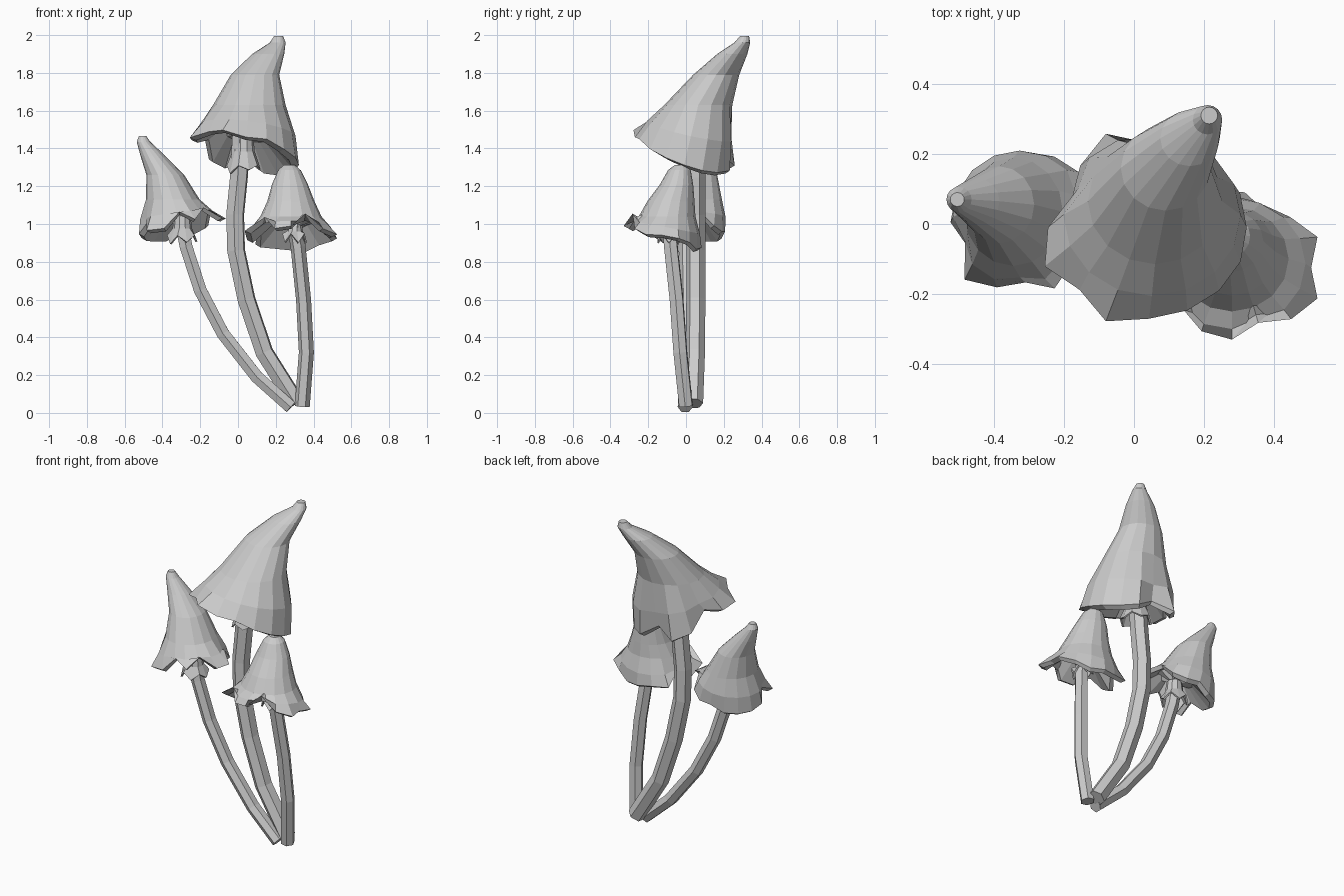
import bpy, math, random
from mathutils import Vector

if "Cube" in bpy.data.objects:
    bpy.data.objects.remove(bpy.data.objects["Cube"])

SIDES = 16
rng = random.Random(4)

grey = bpy.data.materials.new("plain_grey")
grey.use_nodes = True
grey.diffuse_color = (0.6, 0.6, 0.6, 1)
grey.node_tree.nodes["Principled BSDF"].inputs["Base Color"].default_value = (0.6, 0.6, 0.6, 1)


def ring(x, y, z, rx, ry=None, sides=SIDES):
    ry = ry or rx
    turn = math.tau / sides
    return [Vector((x + rx * math.cos(i * turn), y + ry * math.sin(i * turn), z)) for i in range(sides)]


def loft(name, rings, cap_start=True, cap_end=False):
    """Skin a list of equal rings, top to bottom."""
    n = len(rings[0])
    verts = [v for r in rings for v in r]
    faces = []
    for k in range(len(rings) - 1):
        for i in range(n):
            j = (i + 1) % n
            faces.append((k * n + i, (k + 1) * n + i, (k + 1) * n + j, k * n + j))
    if cap_start:
        faces.append(tuple(range(n)))
    if cap_end:
        faces.append(tuple(reversed(range(len(verts) - n, len(verts)))))
    mesh = bpy.data.meshes.new(name)
    mesh.from_pydata(verts, [], faces)
    mesh.materials.append(grey)
    obj = bpy.data.objects.new(name, mesh)
    bpy.context.collection.objects.link(obj)
    return obj


def cap(name, levels, rim, slope, notches, flaps, hub):
    """Leaning bell with a tilted, torn rim and a hollow underside."""
    rings = [ring(*level) for level in levels]
    cx, cy, cz, rx, ry = rim
    edge = ring(cx, cy, cz, rx, ry)
    shoulder = []
    for i, p in enumerate(edge):
        p.z += slope[0] * (p.x - cx) + slope[1] * (p.y - cy)
        # the shoulder keeps its full girth, only creasing at the tears
        q = rings[-1][i].lerp(p, 0.55)
        girth = 0.95 if i in notches else 1.06
        shoulder.append(Vector((cx + (q.x - cx) * girth, cy + (q.y - cy) * girth, q.z)))
        # tears pull in and up, flaps flare out
        scale, lift = rng.uniform(0.99, 1.05), rng.uniform(-0.02, 0.01)
        if i in notches:
            scale, lift = 0.86, 0.06
        elif i in flaps:
            scale = 1.16
        p.x = cx + (p.x - cx) * scale
        p.y = cy + (p.y - cy) * scale
        p.z += lift
    hub = Vector(hub)
    lip = [p.lerp(Vector((hub.x, hub.y, p.z)), 0.12) - Vector((0, 0, 0.015)) for p in edge]
    throat = [p.lerp(hub, 0.5) + Vector((0, 0, 0.05)) for p in lip]
    root = [p.lerp(hub, 0.85) for p in lip]
    return loft(name, rings + [shoulder, edge, lip, throat, root], True, True)


def stem(name, path, radius):
    """Faceted tube along a bent path."""
    curve = bpy.data.curves.new(name, "CURVE")
    curve.dimensions = "3D"
    curve.bevel_depth = radius
    curve.bevel_resolution = 1
    curve.use_fill_caps = True
    spline = curve.splines.new("POLY")
    spline.points.add(len(path) - 1)
    for point, co in zip(spline.points, path):
        point.co = (*co, 1)
    spline.use_smooth = False
    curve.materials.append(grey)
    obj = bpy.data.objects.new(name, curve)
    bpy.context.collection.objects.link(obj)
    return obj


def collar(name, x, y, top, height, radius):
    """Small ragged skirt hanging round the stem."""
    sides = 10
    rings = [ring(x, y, top, radius * 0.55, sides=sides),
             ring(x, y, top - height * 0.5, radius * 0.65, sides=sides),
             ring(x, y, top - height, radius, sides=sides)]
    for i, p in enumerate(rings[-1]):
        p.z += 0.03 if i % 2 else rng.uniform(-0.02, 0.01)
    obj = loft(name, rings, False)
    solid = obj.modifiers.new("thickness", "SOLIDIFY")
    solid.thickness = 0.01
    return obj


# Tall middle mushroom
cap("tall_cap",
    [(0.215, 0.31, 1.995, 0.024), (0.21, 0.298, 1.96, 0.042), (0.16, 0.245, 1.9, 0.085, 0.08),
     (0.09, 0.16, 1.79, 0.128, 0.122), (0.06, 0.065, 1.63, 0.192, 0.18)],
    (0.043, -0.01, 1.385, 0.278, 0.25), (-0.2, -0.37), {4, 7}, {5, 9, 11}, (0.02, 0.04, 1.5))
stem("tall_stem", [(0.02, 0.05, 1.52), (0.005, 0.052, 1.25), (-0.015, 0.052, 1.05), (-0.01, 0.052, 0.86),
                   (0.045, 0.052, 0.6), (0.14, 0.05, 0.32), (0.31, 0.04, 0.05)], 0.051)
collar("tall_collar", 0.03, 0.05, 1.49, 0.21, 0.09)

# Left-leaning mushroom
cap("leaning_cap",
    [(-0.505, 0.07, 1.465, 0.02), (-0.5, 0.07, 1.435, 0.036), (-0.45, 0.065, 1.36, 0.066),
     (-0.385, 0.055, 1.26, 0.1, 0.11), (-0.345, 0.035, 1.13, 0.142, 0.155)],
    (-0.31, 0.005, 0.98, 0.212, 0.2), (0.2, -0.12), {1, 9, 12, 14}, {0, 10, 15}, (-0.3, 0.0, 1.05))
stem("leaning_stem", [(-0.31, 0.0, 1.06), (-0.275, 0.0, 0.88), (-0.2, 0.005, 0.65), (-0.08, 0.01, 0.42),
                      (0.1, 0.005, 0.19), (0.28, -0.005, 0.03)], 0.039)
collar("leaning_collar", -0.295, 0.0, 1.04, 0.13, 0.08)

# Short right mushroom
cap("short_cap",
    [(0.272, -0.03, 1.312, 0.03), (0.272, -0.035, 1.285, 0.06), (0.275, -0.05, 1.21, 0.095, 0.088),
     (0.28, -0.08, 1.12, 0.125), (0.28, -0.1, 1.04, 0.162, 0.15)],
    (0.28, -0.125, 0.935, 0.228, 0.198), (0.02, -0.32), {7, 10, 13}, {1, 6, 9, 15}, (0.3, -0.09, 1.0))
stem("short_stem", [(0.295, -0.09, 1.02), (0.318, -0.08, 0.88), (0.347, -0.05, 0.6), (0.362, -0.03, 0.32),
                    (0.34, -0.0, 0.035)], 0.04)
collar("short_collar", 0.3, -0.09, 1.0, 0.08, 0.065)
